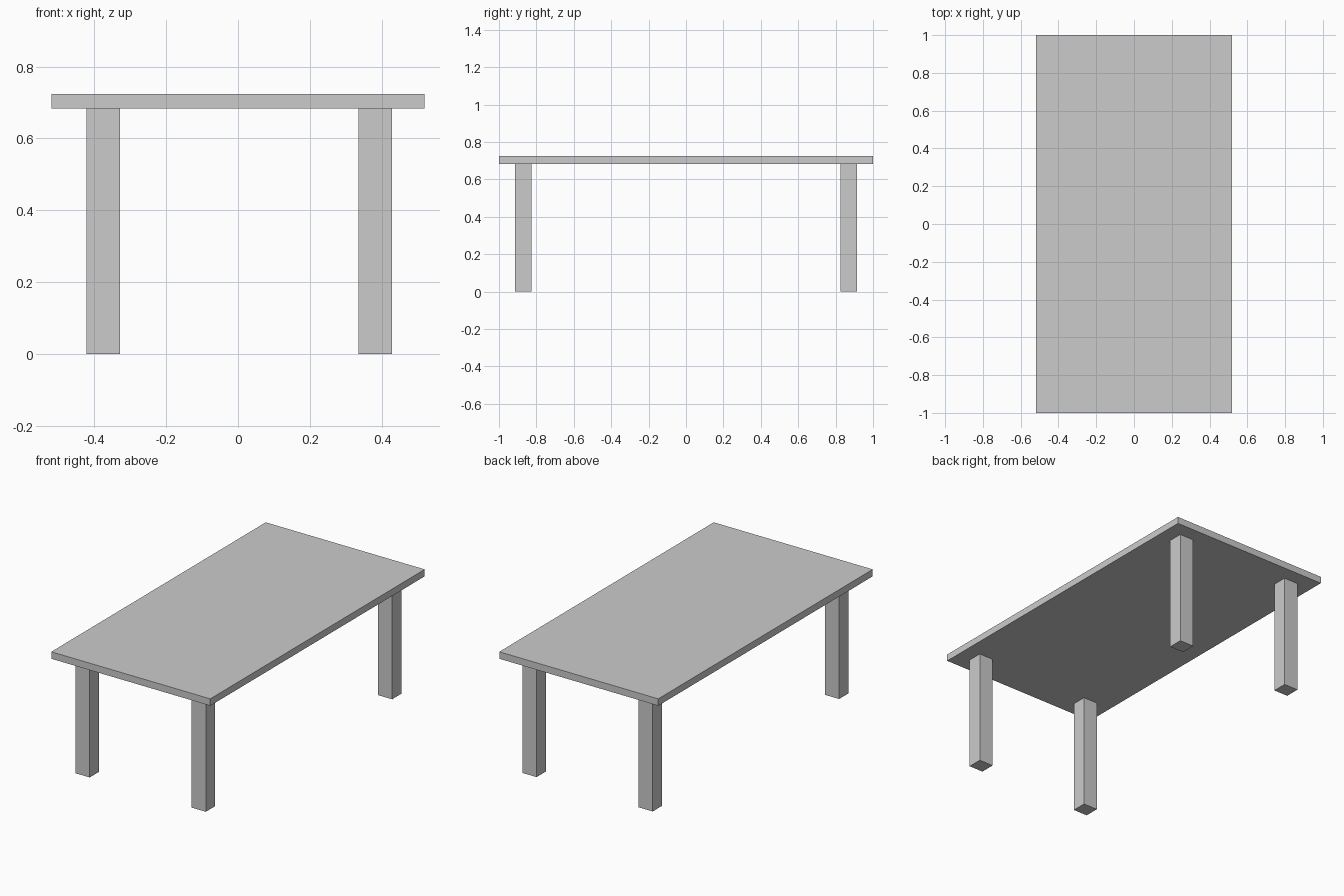
import bpy

if "Cube" in bpy.data.objects:
    bpy.data.objects.remove(bpy.data.objects["Cube"])


def box(name, x, y, z):
    """Add a box spanning the given (min, max) ranges."""
    spans = (x, y, z)
    bpy.ops.mesh.primitive_cube_add(size=1, location=[(a + b) / 2 for a, b in spans])
    obj = bpy.context.object
    obj.name = name
    obj.scale = [b - a for a, b in spans]
    bpy.ops.object.transform_apply(location=False, rotation=False, scale=True)
    return obj


TOP = 0.724
UNDERSIDE = 0.683

# Table top
box("table_top", (-0.519, 0.519), (-1, 1), (UNDERSIDE, TOP))

# Four legs, set very slightly towards +x
for side, x in (("left", (-0.422, -0.329)), ("right", (0.336, 0.429))):
    for end, y in (("front", (-0.913, -0.825)), ("back", (0.825, 0.913))):
        box(f"{end}_{side}_leg", x, y, (0, UNDERSIDE))
